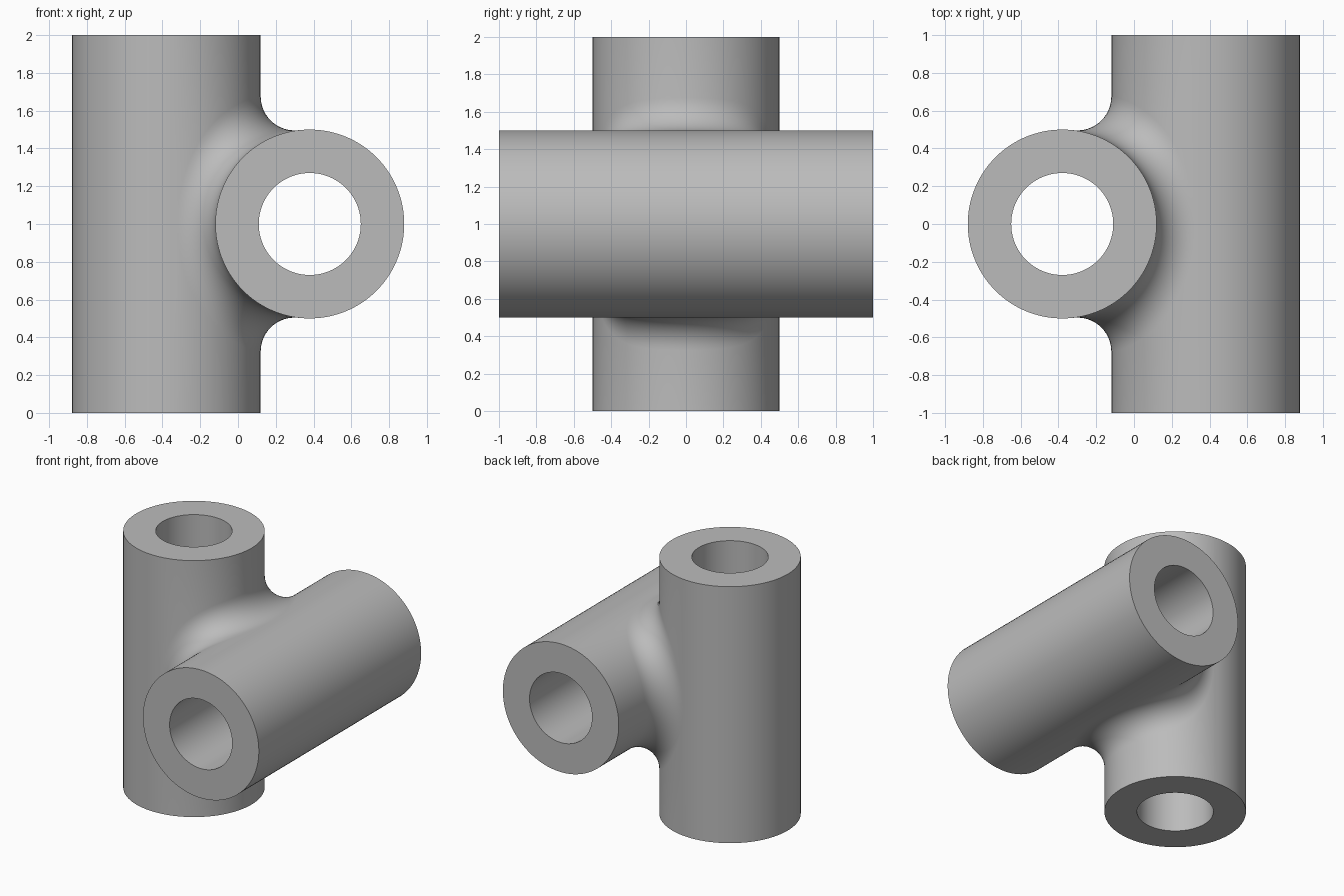
import bpy
import bmesh
from math import sin, cos, pi, sqrt, atan2
from mathutils import Matrix, Vector

cube = bpy.data.objects.get("Cube")
if cube:
    bpy.data.objects.remove(cube, do_unlink=True)

OFFSET = 0.38      # distance of each tube axis from the centre
OUTER = 0.5        # tube radius
BORE = 0.27        # hole radius
FILLET = 0.18      # radius of the blend between the tubes
REACH = OUTER + FILLET
STEPS = 64         # samples along half of the blend
ARC = 6            # rows in half of the blend arc
BACK = 48          # sides on the plain back of the tube

axis_a = Vector((-OFFSET, 0, 0))
axis_b = Vector((OFFSET, 0, 0))


def ball_centre(t):
    """Centre of a ball rolling in contact with both tubes."""
    x = (REACH - OFFSET) * cos(2 * t)
    y = sqrt(max(0, REACH ** 2 - (x + OFFSET) ** 2))
    z = sqrt(max(0, REACH ** 2 - (x - OFFSET) ** 2))
    return Vector((x, y if t > 0 else -y, z))


def blend_row(t):
    """Points from the upright tube to the middle of the blend."""
    c = ball_centre(t)
    to_a = axis_a - c
    to_a.z = 0
    to_b = axis_b - c
    to_b.y = 0
    to_a, to_b = to_a.normalized(), to_b.normalized()
    w = to_a.angle(to_b)
    row = []
    for j in range(ARC + 1):
        s = 0.5 * j / ARC
        d = (to_a * sin((1 - s) * w) + to_b * sin(s * w)) / sin(w)
        row.append(c + d * FILLET)
    return row


def on_tube(radius, angle, z):
    return axis_a + Vector((radius * cos(angle), radius * sin(angle), z))


def skin(bm, rows, closed=False):
    """Quads between neighbouring rows of points."""
    grid = [[bm.verts.new(p) for p in row] for row in rows]
    if closed:
        grid.append(grid[0])
    for r, q in zip(grid, grid[1:]):
        for k in range(len(r) - 1):
            bm.faces.new((r[k], q[k], q[k + 1], r[k + 1]))


def copy_turned(bm, matrix):
    new = bmesh.ops.duplicate(bm, geom=bm.verts[:] + bm.edges[:] + bm.faces[:])
    verts = [g for g in new["geom"] if isinstance(g, bmesh.types.BMVert)]
    bmesh.ops.transform(bm, matrix=matrix, verts=verts)


bm = bmesh.new()

# Blend strip along the upper half of the upright tube
blend = [blend_row(pi * (i / STEPS - 0.5)) for i in range(STEPS + 1)]
skin(bm, blend)

# Upper half of the upright tube: outer wall, end ring and bore
rims = [(atan2(r[0].y, r[0].x + OFFSET), r[0].z) for r in blend]
edge = rims[-1][0]
rims += [(edge + (2 * pi - 2 * edge) * i / BACK, 0) for i in range(1, BACK)]
skin(bm, [[on_tube(OUTER, a, z), on_tube(OUTER, a, 1),
           on_tube(BORE, a, 1), on_tube(BORE, a, 0)] for a, z in rims], closed=True)

# Lower half by mirroring, second tube by a half turn about the diagonal
copy_turned(bm, Matrix.Scale(-1, 4, (0, 0, 1)))
copy_turned(bm, Matrix.Rotation(pi, 4, Vector((0, 1, 1))))
bmesh.ops.remove_doubles(bm, verts=bm.verts[:], dist=0.0002)
bmesh.ops.recalc_face_normals(bm, faces=bm.faces[:])
bmesh.ops.translate(bm, vec=(0, 0, 1), verts=bm.verts[:])

mesh = bpy.data.meshes.new("crossed_tubes")
bm.to_mesh(mesh)
bm.free()
tubes = bpy.data.objects.new("crossed_tubes", mesh)
bpy.context.collection.objects.link(tubes)

# Plain grey finish
grey = bpy.data.materials.new("plain_grey")
grey.use_nodes = True
colour = (0.5, 0.5, 0.5, 1)
grey.diffuse_color = colour
grey.node_tree.nodes["Principled BSDF"].inputs["Base Color"].default_value = colour
mesh.materials.append(grey)

bpy.ops.object.select_all(action="DESELECT")
tubes.select_set(True)
bpy.context.view_layer.objects.active = tubes
bpy.ops.object.shade_smooth_by_angle(angle=pi / 6)
